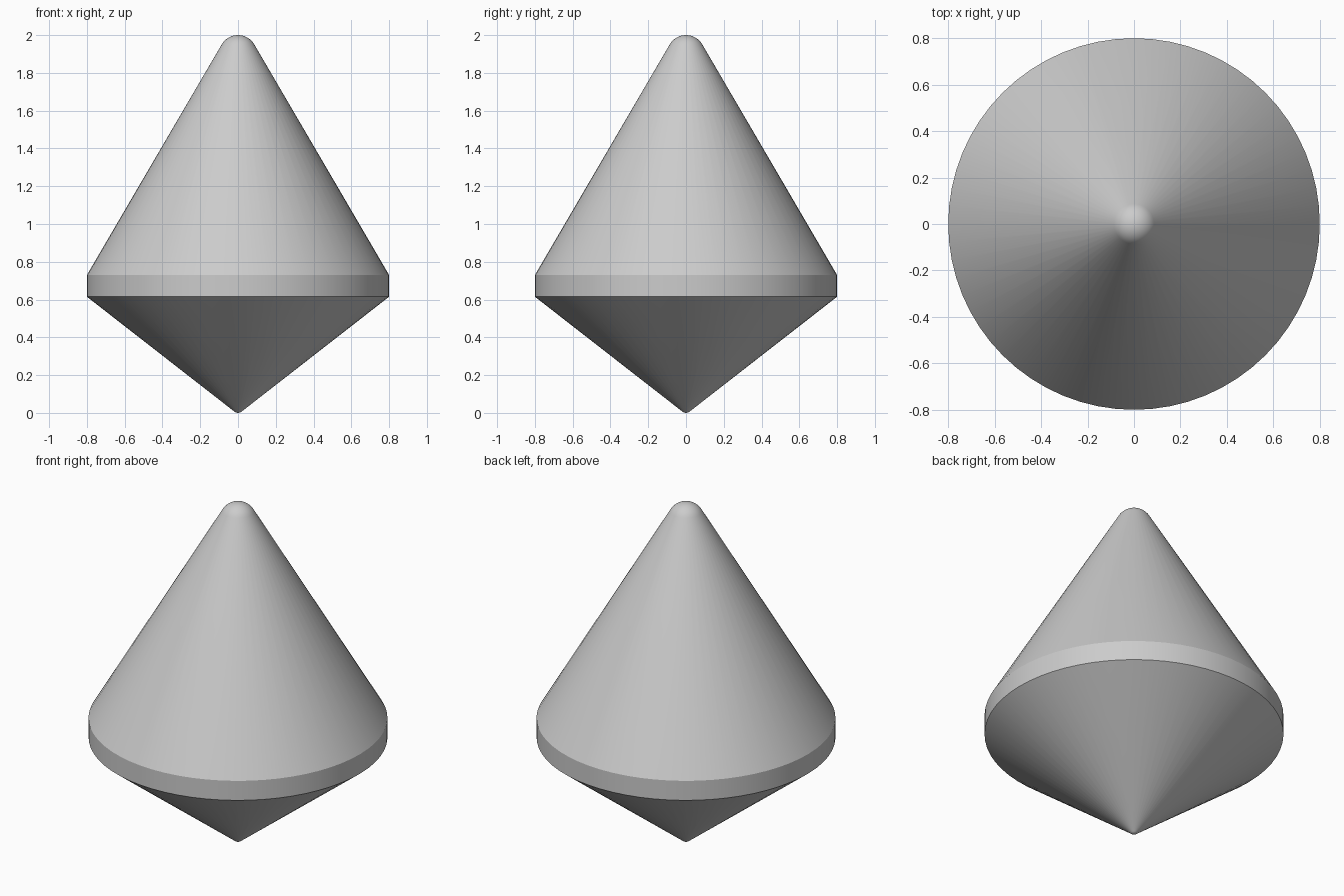
import bpy
import bmesh
import math

cube = bpy.data.objects.get("Cube")
if cube:
    bpy.data.objects.remove(cube, do_unlink=True)

SEGMENTS = 64
RADIUS = 0.8
ARC_STEPS = 8

grey = bpy.data.materials.new("light grey")
grey.use_nodes = True
colour = (0.6, 0.6, 0.6, 1)
grey.diffuse_color = colour
grey.node_tree.nodes["Principled BSDF"].inputs["Base Color"].default_value = colour


def tip_arc(radius, centre_z, start, end):
    """Profile points on a rounded tip, angles in degrees from the equator."""
    points = []
    for i in range(ARC_STEPS + 1):
        a = math.radians(start + (end - start) * i / ARC_STEPS)
        points.append((max(radius * math.cos(a), 0), centre_z + radius * math.sin(a)))
    return points


def lathe(name, profile):
    """Spin an (r, z) profile around the z axis."""
    bm = bmesh.new()
    verts = [bm.verts.new((r, 0, z)) for r, z in profile]
    edges = [bm.edges.new(pair) for pair in zip(verts, verts[1:])]
    bmesh.ops.spin(bm, geom=verts + edges, cent=(0, 0, 0), axis=(0, 0, 1),
                   angle=math.tau, steps=SEGMENTS, use_duplicate=False)
    bmesh.ops.remove_doubles(bm, verts=bm.verts, dist=0.0001)
    bmesh.ops.recalc_face_normals(bm, faces=bm.faces)
    mesh = bpy.data.meshes.new(name)
    bm.to_mesh(mesh)
    bm.free()
    mesh.materials.append(grey)
    obj = bpy.data.objects.new(name, mesh)
    bpy.context.collection.objects.link(obj)
    return obj


# Lower cone with a small rounded point, straight rim, upper cone with a domed tip
lower_tip = tip_arc(0.03, 0.03, -90, -52)
rim = [(RADIUS, 0.615), (RADIUS, 0.73)]
upper_tip = tip_arc(0.1, 1.9, 30, 90)
body = lathe("double_cone_body", lower_tip + rim + upper_tip)

# Smooth surfaces with crisp rim edges
bpy.ops.object.select_all(action="DESELECT")
body.select_set(True)
bpy.context.view_layer.objects.active = body
bpy.ops.object.shade_smooth_by_angle(angle=math.radians(20))
